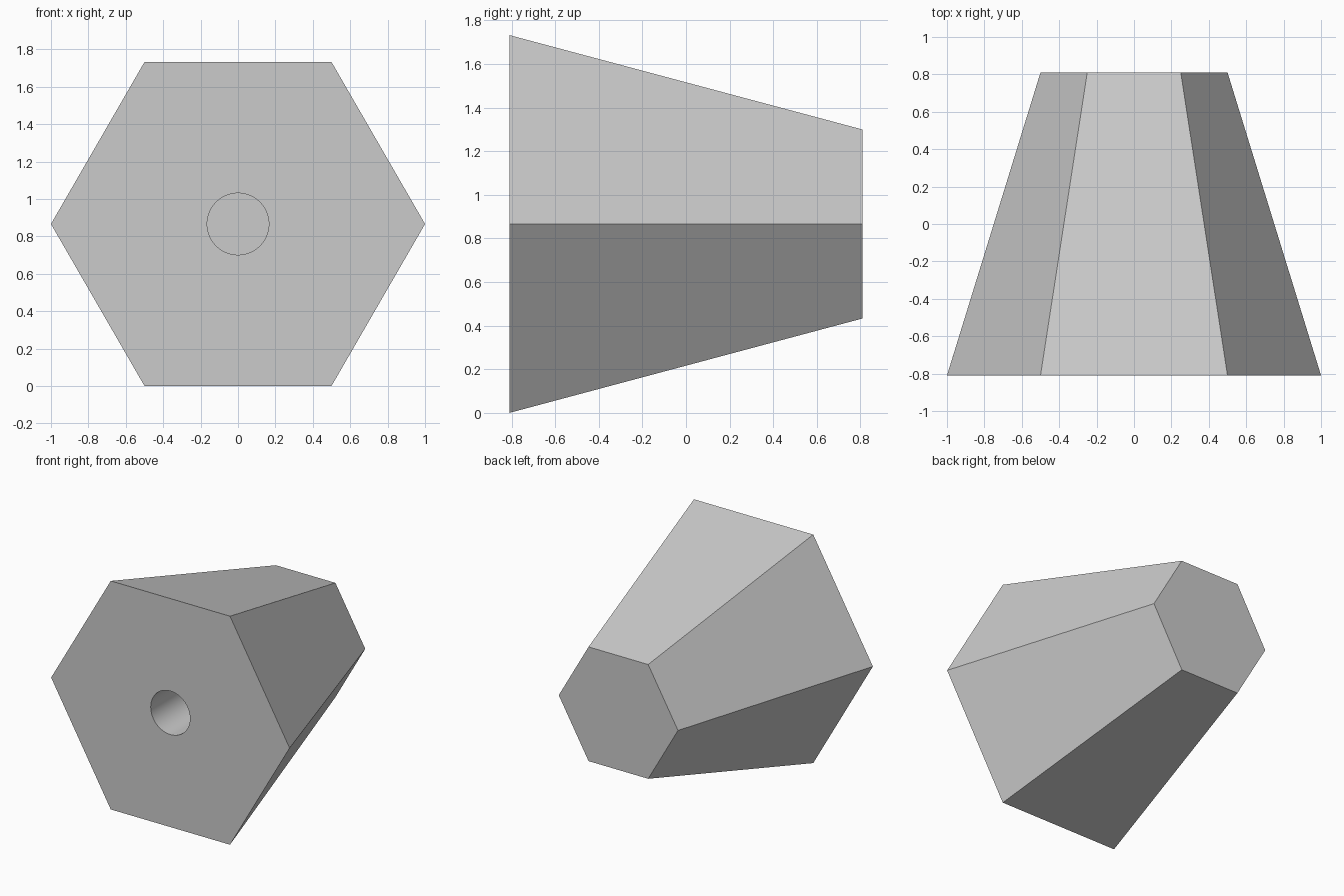
import bpy
import bmesh
import math

if "Cube" in bpy.data.objects:
    bpy.data.objects.remove(bpy.data.objects["Cube"], do_unlink=True)

CENTRE_Z = math.sqrt(3) / 2
HALF_DEPTH = 0.81


def tapered_prism(name, sides, front_radius, front_y, back_radius, back_y):
    """Closed prism running along y, with a corner on the x axis."""
    bm = bmesh.new()
    rings = []
    for radius, y in ((front_radius, front_y), (back_radius, back_y)):
        angles = [math.tau * i / sides for i in range(sides)]
        rings.append([bm.verts.new((radius * math.cos(a), y,
                                    CENTRE_Z + radius * math.sin(a))) for a in angles])
    front, back = rings
    bm.faces.new(front)
    bm.faces.new(back)
    for i in range(sides):
        j = (i + 1) % sides
        bm.faces.new((front[i], front[j], back[j], back[i]))
    bmesh.ops.recalc_face_normals(bm, faces=bm.faces)
    mesh = bpy.data.meshes.new(name)
    bm.to_mesh(mesh)
    bm.free()
    obj = bpy.data.objects.new(name, mesh)
    bpy.context.collection.objects.link(obj)
    return obj


# Plain grey
grey = bpy.data.materials.new("light_grey")
grey.use_nodes = True
colour = (0.6, 0.6, 0.6, 1)
grey.diffuse_color = colour
grey.node_tree.nodes["Principled BSDF"].inputs["Base Color"].default_value = colour

# Tapered six-sided body
body = tapered_prism("hexagonal_body", 6, 1, -HALF_DEPTH, 0.5, HALF_DEPTH)
body.data.materials.append(grey)

# Blind round hole in the front face
cutter = tapered_prism("hole_cutter", 64, 0.165, -HALF_DEPTH - 0.2, 0.165, 0.2)
cutter.data.materials.append(grey)
cutter.hide_render = True
bore = body.modifiers.new("front_hole", "BOOLEAN")
bore.operation = "DIFFERENCE"
bore.solver = "EXACT"
bore.object = cutter

bpy.ops.object.select_all(action="DESELECT")
body.select_set(True)
bpy.context.view_layer.objects.active = body
bpy.ops.object.modifier_apply(modifier=bore.name)
bpy.data.objects.remove(cutter, do_unlink=True)

# Round hole wall, flat sides
bpy.ops.object.shade_smooth_by_angle(angle=math.radians(30))
